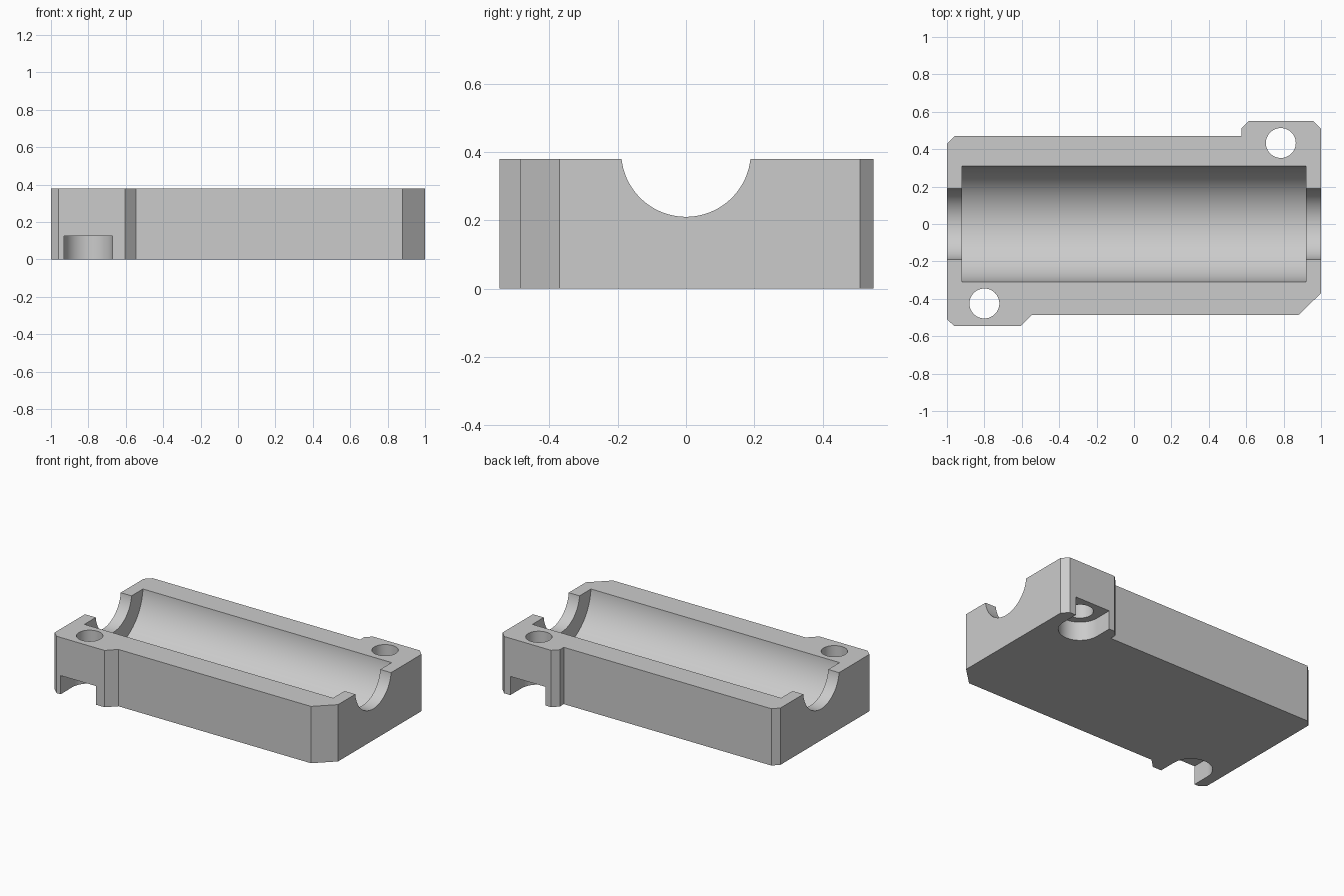
import bpy, bmesh, math

cube = bpy.data.objects.get("Cube")
if cube:
    bpy.data.objects.remove(cube, do_unlink=True)

HEIGHT = 0.38
BORE_Z = 0.4

grey = bpy.data.materials.new("plain grey")
grey.use_nodes = True
colour = (0.6, 0.6, 0.6, 1)
grey.diffuse_color = colour
grey.node_tree.nodes["Principled BSDF"].inputs["Base Color"].default_value = colour


def prism(name, outline, z0, z1):
    """Extrude a flat outline upwards from z0 to z1."""
    bm = bmesh.new()
    face = bm.faces.new([bm.verts.new((x, y, z0)) for x, y in outline])
    top = bmesh.ops.extrude_face_region(bm, geom=[face])["geom"]
    bmesh.ops.translate(bm, vec=(0, 0, z1 - z0),
                        verts=[v for v in top if isinstance(v, bmesh.types.BMVert)])
    bmesh.ops.recalc_face_normals(bm, faces=bm.faces)
    mesh = bpy.data.meshes.new(name)
    bm.to_mesh(mesh)
    bm.free()
    mesh.materials.append(grey)
    obj = bpy.data.objects.new(name, mesh)
    bpy.context.collection.objects.link(obj)
    return obj


def arc(cx, cy, r, start, sweep, steps):
    angles = [start + sweep * i / steps for i in range(steps + 1)]
    return [(cx + r * math.cos(a), cy + r * math.sin(a)) for a in angles]


def cut(body, cutter):
    cutter.hide_render = True
    mod = body.modifiers.new("cut", 'BOOLEAN')
    mod.operation = 'DIFFERENCE'
    mod.solver = 'EXACT'
    mod.object = cutter
    bpy.context.view_layer.objects.active = body
    bpy.ops.object.modifier_apply(modifier=mod.name)
    bpy.data.objects.remove(cutter, do_unlink=True)


# Block with chamfered corners and two bolt lugs
block = prism("bearing_block", [
    (-1, -0.51), (-0.96, -0.546), (-0.605, -0.546), (-0.545, -0.486),
    (0.88, -0.486), (1, -0.37), (1, 0.51), (0.96, 0.55), (0.613, 0.55),
    (0.575, 0.512), (0.575, 0.47), (-0.96, 0.47), (-1, 0.43)], 0, HEIGHT)

# Wide trough and narrow end bores along x
for name, radius, half in (("trough_cutter", 0.31, 0.92), ("end_bore_cutter", 0.19, 1.1)):
    bore = prism(name, arc(0, 0, radius, 0, math.tau, 96)[:-1], -half, half)
    bore.rotation_euler = (0, math.pi / 2, 0)
    bore.location.z = BORE_Z
    bpy.context.view_layer.update()
    cut(block, bore)

# Bolt holes, with round-ended pockets below that open through the side
for x, y, side in ((-0.8, -0.425, -1), (0.785, 0.433, 1)):
    cut(block, prism("bolt_hole_cutter", arc(x, y, 0.08, 0, math.tau, 48)[:-1], -0.1, 0.6))
    slot = arc(x, y, 0.13, 0, -side * math.pi, 32)
    slot += [(x - 0.13, side * 0.7), (x + 0.13, side * 0.7)]
    cut(block, prism("pocket_cutter", slot, -0.1, 0.125))

# Smooth bores, crisp edges
bpy.ops.object.select_all(action='DESELECT')
block.select_set(True)
bpy.context.view_layer.objects.active = block
bpy.ops.object.shade_smooth_by_angle(angle=math.radians(25))
